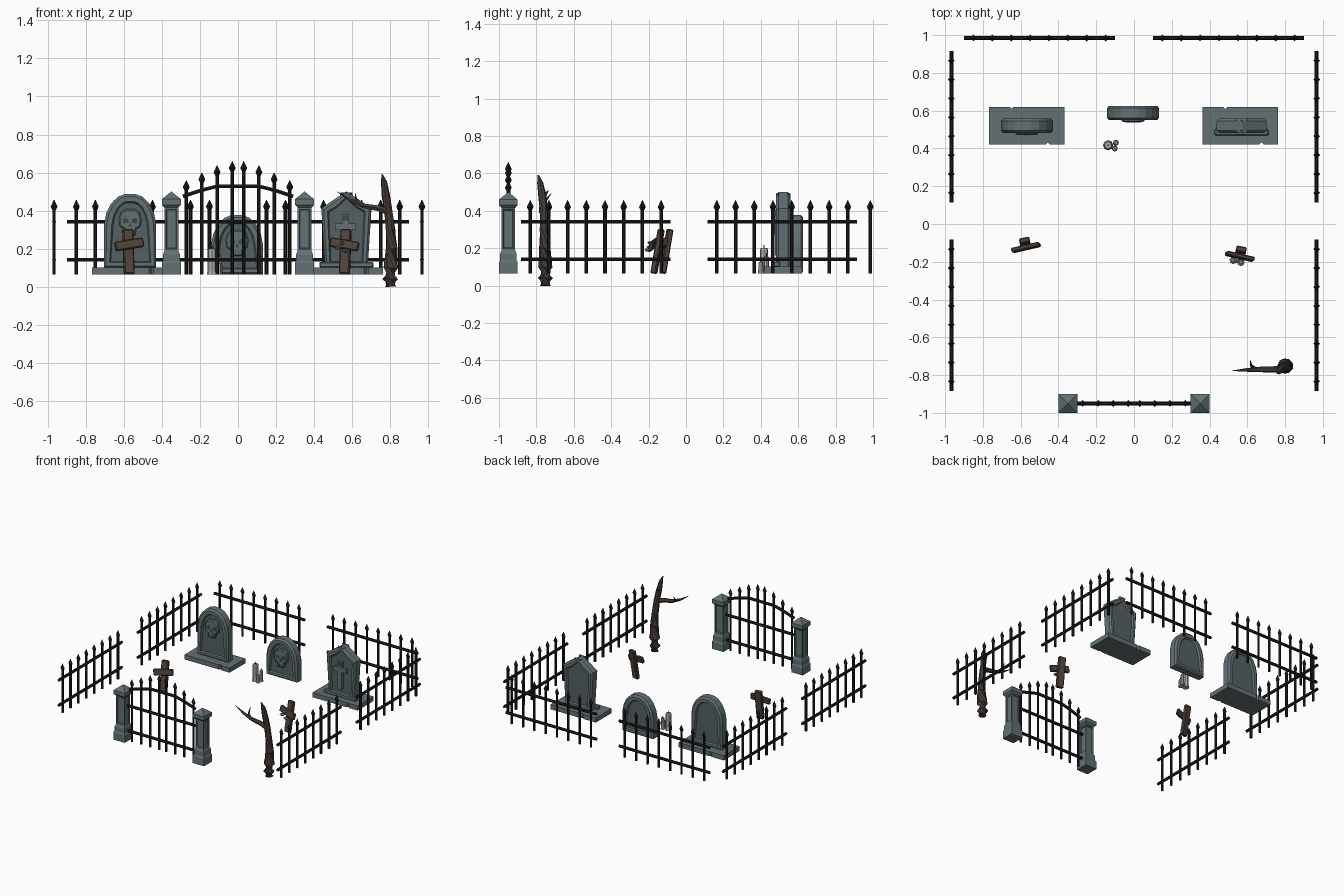
import bpy, bmesh, math
from mathutils import Vector, Matrix, Euler

if "Cube" in bpy.data.objects:
    bpy.data.objects.remove(bpy.data.objects["Cube"])

def material(name, r, g, b):
    m = bpy.data.materials.new(name)
    m.diffuse_color = (r, g, b, 1)
    m.use_nodes = True
    m.node_tree.nodes["Principled BSDF"].inputs["Base Color"].default_value = m.diffuse_color
    return m

IRON = material("black iron", .012, .012, .013)
STONE = material("grey stone", .125, .165, .175)
DARK = material("dark stone", .09, .118, .125)
HOLLOW = material("hollow shadow stone", .05, .065, .07)
WOOD = material("brown wood", .085, .057, .044)
BARK = material("dark bark", .068, .047, .037)
WAX = material("pale wax", .45, .46, .43)
FUNGUS = material("grey green fungus", .2, .23, .19)
GROUND = .065

def finish(bm, name, *mats):
    bmesh.ops.recalc_face_normals(bm, faces=bm.faces[:])
    me = bpy.data.meshes.new(name)
    bm.to_mesh(me)
    bm.free()
    for m in mats:
        me.materials.append(m)
    ob = bpy.data.objects.new(name, me)
    bpy.context.collection.objects.link(ob)
    return ob

def tube(bm, pts, radii, sides=6, turn=0.0, mat=0):
    """Loft regular rings along a path; returns the side faces."""
    pts = [Vector(p) for p in pts]
    rings = []
    for i, (p, r) in enumerate(zip(pts, radii)):
        q = (pts[min(i + 1, len(pts) - 1)] - pts[max(i - 1, 0)]).to_track_quat('Z', 'Y')
        ang = [turn + 2 * math.pi * k / sides for k in range(sides)]
        rings.append([bm.verts.new(p + q @ Vector((r * math.cos(a), r * math.sin(a), 0))) for a in ang])
    faces = [bm.faces.new((a[k], a[(k + 1) % sides], b[(k + 1) % sides], b[k]))
             for a, b in zip(rings, rings[1:]) for k in range(sides)]
    caps = [bm.faces.new(rings[0][::-1]), bm.faces.new(rings[-1])]
    for f in faces + caps:
        f.material_index = mat
    return faces

def box(bm, centre, size, rot=(0, 0, 0), mat=0, bevel=0.0):
    m = Matrix.LocRotScale(Vector(centre), Euler(rot), Vector(size))
    vs = bmesh.ops.create_cube(bm, size=1, matrix=m)['verts']
    for f in {f for v in vs for f in v.link_faces}:
        f.material_index = mat
    if bevel:
        bmesh.ops.bevel(bm, geom=list({e for v in vs for e in v.link_edges}),
                        offset=bevel, segments=1, affect='EDGES')

def slab(bm, outline, y0, y1, mat=0):
    """Extrude an x-z outline in y; returns front and back faces."""
    f = [bm.verts.new((x, y0, z)) for x, z in outline]
    b = [bm.verts.new((x, y1, z)) for x, z in outline]
    n = len(f)
    faces = [bm.faces.new(f), bm.faces.new(b[::-1])]
    faces += [bm.faces.new((f[i], b[i], b[(i + 1) % n], f[(i + 1) % n])) for i in range(n)]
    for face in faces:
        face.material_index = mat
    bmesh.ops.recalc_face_normals(bm, faces=faces)
    return faces[:2]

def spike(bm, x, top):
    """Upright bar with a spear head, in the y = 0 plane."""
    tube(bm, [(x, 0, GROUND), (x, 0, top - .045)], [.0095] * 2)
    tube(bm, [(x, 0, z) for z in (top - .055, top - .036, top)], [.009, .018, .001], 4)

# Iron fence panels
def fence(name, x, y, yaw):
    bm = bmesh.new()
    for z in (.142, .342):
        tube(bm, [(-.4, 0, z), (.4, 0, z)], [.011] * 2)
    for i in range(8):
        spike(bm, -.35 + .1 * i, .457)
    ob = finish(bm, name, IRON)
    ob.location, ob.rotation_euler = (x, y, 0), (0, 0, yaw)

for side, s in (("left", -1), ("right", 1)):
    fence("back_fence_" + side, s * .5, .985, 0)
    fence(side + "_fence_front", s * .967, -.483, math.pi / 2)
    fence(side + "_fence_back", s * .967, .515, math.pi / 2)

# Arched gate
bm = bmesh.new()
for z in (.142, .342):
    tube(bm, [(-.31, 0, z), (.31, 0, z)], [.011] * 2)
tube(bm, [(-.29, 0, .475), (-.2, 0, .505), (-.11, 0, .528), (.11, 0, .528), (.2, 0, .505), (.29, 0, .475)], [.011] * 6)
for s in (-1, 1):
    for x, top in ((.03, .66), (.11, .638), (.19, .6), (.272, .56)):
        spike(bm, s * x, top)
finish(bm, "gate", IRON).location.y = -.95

# Gate pillars with recessed panels
for side, x in (("left", -.35), ("right", .35)):
    bm = bmesh.new()
    prof = [(.05, GROUND), (.05, .125), (.044, .135), (.044, .17), (.036, .19),
            (.036, .415), (.05, .43), (.05, .46), (.001, .5)]
    faces = tube(bm, [(x, -.95, z) for _, z in prof], [r * math.sqrt(2) for r, _ in prof], 4, math.pi / 4)
    bmesh.ops.recalc_face_normals(bm, faces=bm.faces[:])
    shaft = faces[16:20]
    bmesh.ops.inset_individual(bm, faces=shaft, thickness=.012, depth=0)
    bmesh.ops.inset_individual(bm, faces=shaft, thickness=.006, depth=-.007)
    finish(bm, "gate_pillar_" + side, STONE)

def panelled(bm, outline, y0, y1, rim):
    """Headstone body: chamfered edge, frame and sunken panel on both faces."""
    ends = slab(bm, outline, y0 + .012, y1 - .012)
    bmesh.ops.inset_individual(bm, faces=ends, thickness=.014, depth=.012)
    bmesh.ops.inset_individual(bm, faces=ends, thickness=rim, depth=0)
    bmesh.ops.inset_individual(bm, faces=ends, thickness=.008, depth=-.014)
    for f in ends:
        f.material_index = 1

def mirrored(half, x, z):
    return [(x + a, z + b) for a, b in half] + [(x - a, z + b) for a, b in reversed(half)]

# Rounded headstones with skull relief (the middle one is sunk)
def round_stone(name, x, y, bottom, top):
    bm = bmesh.new()
    half = [(.137, bottom - top), (.137, -.16), (.125, -.1), (.1, -.05), (.065, -.015), (.025, 0)]
    panelled(bm, mirrored(half, x, top), y - .038, y + .038, .026)
    face = y - .024
    skull = [(.026, -.078), (.032, -.045), (.054, -.032), (.06, .005), (.05, .042), (.025, .06)]
    front = slab(bm, mirrored(skull, x, top - .14), face - .018, face + .004)[:1]
    bmesh.ops.inset_individual(bm, faces=front, thickness=.008, depth=.006)
    for s in (-1, 1):
        eye = [(x + s * a, top - .14 + b) for a, b in ((.01, -.012), (.034, -.016), (.04, .006), (.024, .016), (.01, .006))]
        slab(bm, eye, face - .026, face - .02, 2)
        box(bm, (x + s * .009, face - .024, top - .2), (.005, .006, .022), mat=2)
    slab(bm, [(x - .01, top - .172), (x + .01, top - .172), (x, top - .15)], face - .026, face - .02, 2)
    finish(bm, name, STONE, DARK, HOLLOW)

round_stone("left_headstone", -.567, .52, .1, .488)
round_stone("middle_headstone", -.005, .588, GROUND, .378)

# Pointed headstone with raised cross
bm = bmesh.new()
panelled(bm, mirrored([(.112, .1), (.132, .412), (.075, .452), (0.001, .5)], .57, 0), .482, .558, .022)
box(bm, (.565, .488, .27), (.036, .024, .22))
box(bm, (.565, .488, .315), (.11, .026, .034))
box(bm, (.565, .482, .36), (.026, .016, .026), mat=2)
box(bm, (.57, .485, .115), (.285, .035, .03), bevel=.006)
finish(bm, "pointed_headstone", STONE, DARK, HOLLOW)

# Grave base slabs with chipped edges
for name, x in (("left", -.568), ("right", .563)):
    bm = bmesh.new()
    plan = [(-.2, -.1), (.1, -.1), (.112, -.088), (.124, -.1), (.2, -.1),
            (.2, .1), (-.07, .1), (-.08, .09), (-.09, .1), (-.2, .1)]
    f = bm.faces.new([bm.verts.new((x + a, .52 + b, GROUND)) for a, b in plan])
    up = bmesh.ops.extrude_face_region(bm, geom=[f])['geom']
    for v in up:
        if isinstance(v, bmesh.types.BMVert):
            v.co.z = .102
    finish(bm, "grave_base_" + name, STONE)

# Leaning wooden crosses
def wooden_cross(name, x, y, yaw, tilt, fungi):
    bm = bmesh.new()
    box(bm, (0, 0, .12), (.056, .03, .24), bevel=.006)
    box(bm, (0, -.026, .155), (.155, .024, .05), (0, tilt, 0), bevel=.006)
    for fx, fz, r in fungi:
        tube(bm, [(fx, -.05, fz), (fx, -.05, fz + .008), (fx, -.05, fz + .016)], [r * .6, r, r * .5], 8, 0, 1)
    ob = finish(bm, name, WOOD, FUNGUS)
    ob.location, ob.rotation_euler = (x, y, GROUND), (-.17, 0, yaw)

wooden_cross("left_wooden_cross", -.572, -.125, .2, -.16, [])
wooden_cross("right_wooden_cross", .56, -.172, -.2, .17,
             [(-.03, .125, .02), (.012, .11, .02), (-.01, .15, .014)])

# Candles with wicks
bm = bmesh.new()
for x, y, r, top in ((-.137, .417, .027, .2), (-.096, .43, .016, .155), (-.102, .4, .016, .125)):
    tube(bm, [(x, y, z) for z in (GROUND, GROUND + .02, top - .01, top)], [r, r * .85, r * .8, r * .65], 8)
    tube(bm, [(x, y, top - .004), (x + .002, y, top + .018)], [.004, .002], 4, 0, 1)
finish(bm, "candles", WAX, IRON)

# Bare tree: trunk, branch and twigs
bm = bmesh.new()
tube(bm, [(.803, -.752, 0), (.8, -.752, .04), (.803, -.752, .1), (.808, -.755, .2), (.802, -.757, .3),
          (.79, -.76, .4), (.777, -.768, .48), (.768, -.78, .55), (.757, -.79, .592)],
     [.03, .041, .041, .031, .026, .023, .022, .016, .003], 8)
tube(bm, [(.795, -.765, .39), (.74, -.77, .412), (.66, -.77, .425), (.59, -.773, .455), (.52, -.777, .5)],
     [.02, .017, .014, .009, .001], 6)
tube(bm, [(.65, -.768, .425), (.622, -.752, .452), (.615, -.72, .495)], [.01, .008, .001], 5)
tube(bm, [(.775, -.77, .455), (.768, -.75, .49), (.77, -.735, .51)], [.012, .009, .001], 5)
finish(bm, "bare_tree", BARK)
